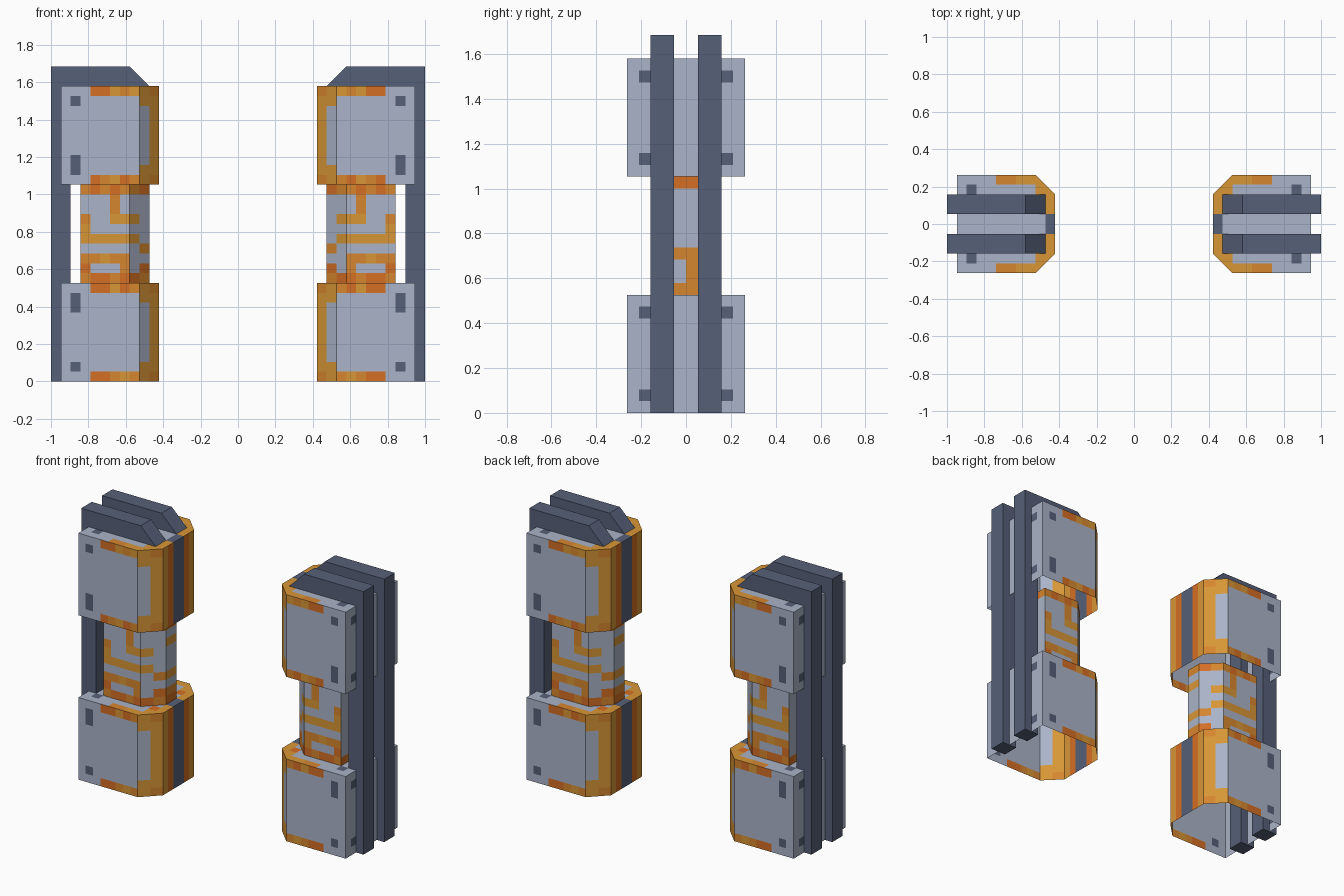
import bpy, bmesh
from mathutils import Vector

if "Cube" in bpy.data.objects:
    bpy.data.objects.remove(bpy.data.objects["Cube"])

PX = 1 / 19  # the whole model sits on a 38-unit-wide grid


def srgb(r, g, b):
    f = lambda c: (c / 255 / 12.92) if c < 11 else ((c / 255 + 0.055) / 1.055) ** 2.4
    return (f(r), f(g), f(b), 1)


COLOURS = {"G": ("light_grey", srgb(170, 180, 200)),
           "K": ("dark_slate", srgb(86, 96, 120)),
           "Y": ("amber", srgb(216, 150, 54)),
           "M": ("orange", srgb(214, 134, 46)),
           "D": ("deep_orange", srgb(212, 110, 36))}
KEYS = list(COLOURS)
MATS = []
for name, col in COLOURS.values():
    m = bpy.data.materials.new(name)
    m.diffuse_color = col
    m.use_nodes = True
    m.node_tree.nodes["Principled BSDF"].inputs["Base Color"].default_value = m.diffuse_color
    MATS.append(m)


def panel(bm, origin, u, v, rows):
    """Grid of coloured cells; rows are listed from the far end of v downwards."""
    o, u, v = Vector(origin), Vector(u), Vector(v)
    for j, row in enumerate(reversed(rows)):
        for i, key in enumerate(row):
            p = o + u * i + v * j
            f = bm.faces.new([bm.verts.new(q * PX) for q in (p, p + u, p + u + v, p + v)])
            f.material_index = KEYS.index(key)


def finish(bm, name, mirror=(True, True)):
    bmesh.ops.remove_doubles(bm, verts=bm.verts[:], dist=1e-4)
    me = bpy.data.meshes.new(name)
    bm.to_mesh(me)
    bm.free()
    for m in MATS:
        me.materials.append(m)
    ob = bpy.data.objects.new(name, me)
    bpy.context.collection.objects.link(ob)
    if any(mirror):
        mod = ob.modifiers.new("Mirror", "MIRROR")
        mod.use_axis = (mirror[0], mirror[1], False)
    return ob


UP = (0, 0, 1)


def top_key(x, d):
    """Top plate colour: x from the inner edge, d from the front edge."""
    if x == 0:
        return "K" if d == 4 else "Y"
    if x + d + 1 <= 3 or (d == 0 and x < 6):
        return "Y" if x < 4 else "M"
    if x == 1 and d == 2:
        return "D"
    return "K" if (x, d) == (8, 1) else "G"


def block(name, z, flip):
    """Chamfered housing, closed on top and open below."""
    bm = bmesh.new()
    plain, spot = "GGGGGGGG", "GGGGGGKG"
    mid = [spot] + [plain] * 5 + [spot] * 2
    if flip:
        mid.reverse()
    ends = ("MDYDDGGG", "MYMDDGGG") if flip else ("YMYDDGGG", "MDYMDGGG")
    panel(bm, (10, -5, z), (1, 0, 0), UP, [ends[0]] + mid + [ends[1]])
    panel(bm, (8, -3, z), (1, -1, 0), UP, ["MY", "YY"] + ["YG"] * 6 + ["YY", "MY"])
    panel(bm, (8, 0, z), (0, -1, 0), UP, ["KDY"] * 10)
    panel(bm, (18, -5, z), (0, 1, 0), UP,
          ["GGGGG", "GKGGG"] + ["GGGGG"] * 6 + ["GKGGG", "GGGGG"])
    # top plate, cut along the chamfer
    top = bmesh.new()
    rows = ["".join(top_key(x, d) for x in range(10)) for d in (4, 3, 2, 1, 0)]
    panel(top, (8, -5, z + 10), (1, 0, 0), (0, 1, 0), rows)
    bmesh.ops.remove_doubles(top, verts=top.verts[:], dist=1e-4)
    bmesh.ops.bisect_plane(top, geom=top.verts[:] + top.edges[:] + top.faces[:],
                           plane_co=Vector((8, -3, z + 10)) * PX,
                           plane_no=(-1, -1, 0), clear_outer=True)
    tmp = bpy.data.meshes.new("tmp")
    top.to_mesh(tmp)
    top.free()
    bm.from_mesh(tmp)
    bpy.data.meshes.remove(tmp)
    finish(bm, name)


block("lower_housing", 0, True)
block("upper_housing", 20, False)

# circuit-patterned core between the housings
bm = bmesh.new()
panel(bm, (11, -3, 10), (1, 0, 0), UP,
      ["MDMDM", "GMGGG", "GMGGG", "YYGGM", "GGGGY",
       "YYYYY", "GGGGG", "MMYMM", "MGGGD", "DMDDM"])
panel(bm, (9, -1, 10), (1, -1, 0), UP,
      ["DM", "GG", "GG", "GY", "GG", "GY", "MG", "GG", "DG", "MD"])
panel(bm, (9, 0, 10), (0, -1, 0), UP,
      ["M", "G", "Y", "G", "G", "G", "Y", "G", "M", "D"])
finish(bm, "circuit_core")

# outer side of the core, turned half a turn for the second pillar
bm = bmesh.new()
for s in (1, -1):
    panel(bm, (16 * s, -3 * s, 10), (0, s, 0), UP,
          ["MDDDDM"] + ["GGGGGG"] * 5 + ["GGMMGG", "GGGMGG", "GGGMGG", "DMMMMD"])
finish(bm, "core_outer_panel", (False, False))

# hooked rails running up the outside and over the top
bm = bmesh.new()
profile = [(17, 0), (19, 0), (19, 32), (11, 32), (9, 30), (17, 30)]
face = bm.faces.new([bm.verts.new(Vector((x, -3, z)) * PX) for x, z in profile])
ext = bmesh.ops.extrude_face_region(bm, geom=[face])["geom"]
bmesh.ops.translate(bm, vec=(0, 2 * PX, 0),
                    verts=[g for g in ext if isinstance(g, bmesh.types.BMVert)])
bmesh.ops.recalc_face_normals(bm, faces=bm.faces[:])
for f in bm.faces:
    f.material_index = KEYS.index("K")
finish(bm, "hooked_rails")
